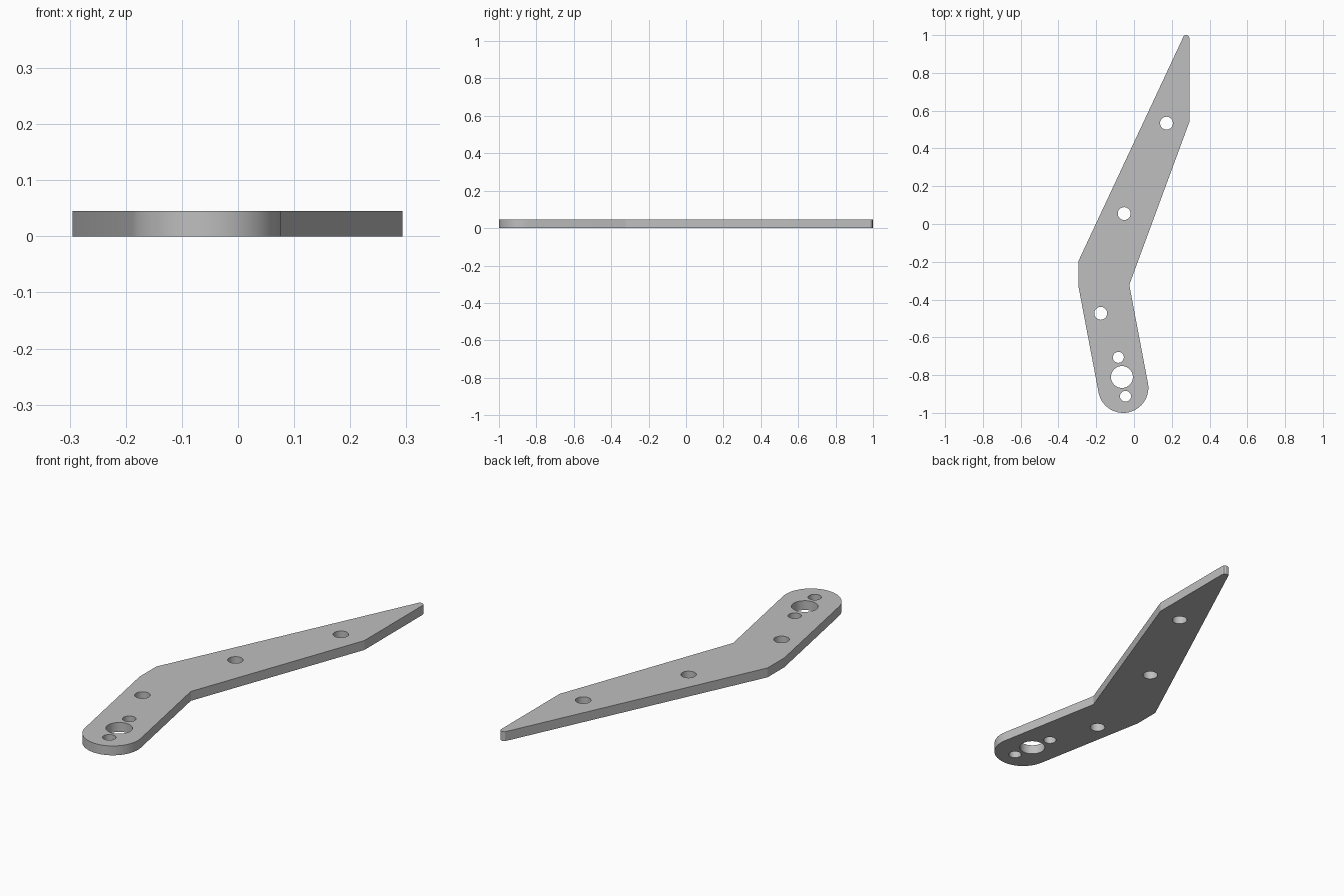
import bpy, bmesh
from math import sin, cos, pi, radians
from mathutils import Vector

cube = bpy.data.objects.get("Cube")
if cube:
    bpy.data.objects.remove(cube)

THICKNESS = 0.045


def arc(cx, cy, r, start, end, steps):
    """Points along an arc, angles in degrees."""
    angles = [radians(start + (end - start) * i / steps) for i in range(steps + 1)]
    return [(cx + r * cos(a), cy + r * sin(a)) for a in angles]


def circle(cx, cy, r, steps=40):
    return arc(cx, cy, r, 0, 360, steps)[:-1]


def add_loop(bm, points):
    verts = [bm.verts.new((x, y, 0)) for x, y in points]
    return [bm.edges.new((v, verts[(i + 1) % len(verts)])) for i, v in enumerate(verts)]


# Bent arm outline: pointed far end, elbow, rounded near end
outline = [(-0.295, -0.325), (-0.295, -0.198), (0.26, 0.988)]
outline += [(0.264, 0.996), (0.271, 1.0), (0.281, 1.0), (0.289, 0.995), (0.293, 0.985)]
outline += [(0.293, 0.54), (-0.025, -0.322)]
outline += arc(-0.057, -0.867, 0.133, 10.8, -169.2, 40)

# Through holes: three along the arm, a hub bore and its two screw holes
holes = [(0.172, 0.534, 0.034), (-0.052, 0.055, 0.034), (-0.176, -0.473, 0.034),
         (-0.064, -0.81, 0.058), (-0.083, -0.706, 0.029), (-0.045, -0.912, 0.029)]

# Fill the flat profile, then extrude it to a plate
bm = bmesh.new()
edges = add_loop(bm, outline)
for hole in holes:
    edges += add_loop(bm, circle(*hole))
bmesh.ops.triangle_fill(bm, use_beauty=True, edges=edges, normal=Vector((0, 0, 1)))
raised = bmesh.ops.extrude_face_region(bm, geom=bm.faces[:])["geom"]
bmesh.ops.translate(bm, vec=(0, 0, THICKNESS),
                    verts=[g for g in raised if isinstance(g, bmesh.types.BMVert)])
bmesh.ops.recalc_face_normals(bm, faces=bm.faces[:])

mesh = bpy.data.meshes.new("arm_plate")
bm.to_mesh(mesh)
bm.free()
plate = bpy.data.objects.new("arm_plate", mesh)
bpy.context.collection.objects.link(plate)

# Plain grey metal
grey = bpy.data.materials.new("light_grey")
grey.use_nodes = True
colour = (0.52, 0.52, 0.52, 1)
grey.diffuse_color = colour
grey.node_tree.nodes["Principled BSDF"].inputs["Base Color"].default_value = colour
mesh.materials.append(grey)

# Smooth the curved walls, keep the rims sharp
bpy.ops.object.select_all(action="DESELECT")
plate.select_set(True)
bpy.context.view_layer.objects.active = plate
bpy.ops.object.shade_smooth_by_angle(angle=pi / 9)
